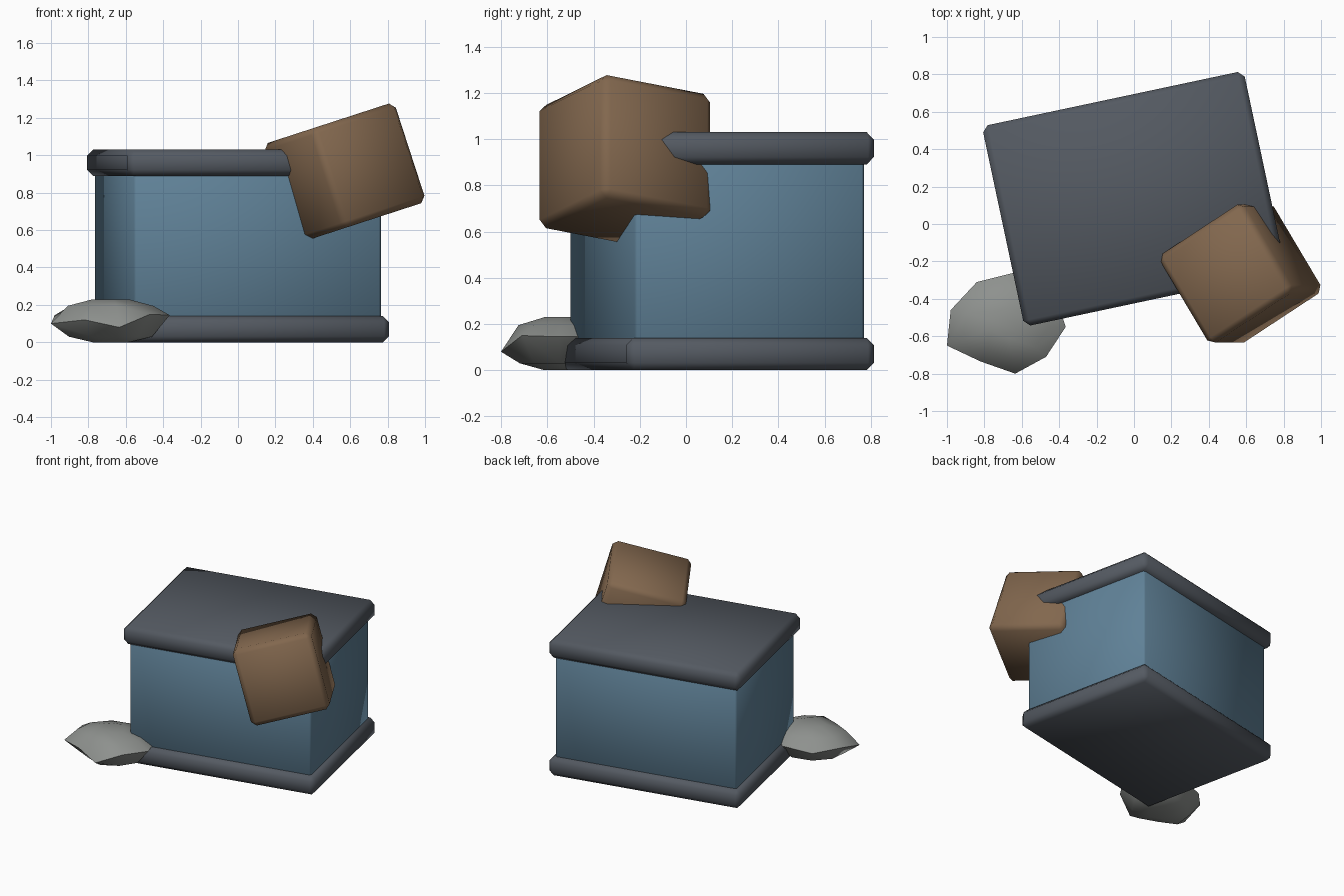
import bpy, bmesh, math
from mathutils import Matrix, Vector

if "Cube" in bpy.data.objects:
    bpy.data.objects.remove(bpy.data.objects["Cube"])


def material(name, rgb):
    m = bpy.data.materials.new(name)
    m.diffuse_color = (*rgb, 1)
    m.use_nodes = True
    m.node_tree.nodes["Principled BSDF"].inputs["Base Color"].default_value = m.diffuse_color
    return m


BLUE = material("blue painted metal", (0.117, 0.223, 0.314))
DARK = material("dark grey trim", (0.089, 0.102, 0.122))
BROWN = material("brown crate", (0.223, 0.136, 0.076))
STONE = material("grey stone", (0.27, 0.283, 0.27))


def finish(bm, name, mat):
    bmesh.ops.recalc_face_normals(bm, faces=bm.faces)
    me = bpy.data.meshes.new(name)
    bm.to_mesh(me)
    bm.free()
    me.materials.append(mat)
    ob = bpy.data.objects.new(name, me)
    bpy.context.collection.objects.link(ob)
    bpy.context.view_layer.objects.active = ob
    ob.select_set(True)
    bpy.ops.object.shade_smooth_by_angle(angle=math.radians(50))
    ob.select_set(False)
    return ob


def box(name, size, centre, rotation, bevel, mat):
    bm = bmesh.new()
    bmesh.ops.create_cube(bm, size=1)
    bmesh.ops.scale(bm, vec=size, verts=bm.verts)
    bmesh.ops.bevel(bm, geom=bm.edges[:], offset=bevel, segments=1, affect='EDGES')
    bm.transform(Matrix.Translation(centre) @ rotation)
    return finish(bm, name, mat)


# Container body with a trim slab at the bottom and top, turned 12 degrees
turn = Matrix.Rotation(math.radians(12), 4, 'Z')
box("container_body", (1.35, 1.015, 1.0), (0, 0.135, 0.515), turn, 0.012, BLUE)
for name, z in (("bottom_trim", 0.07), ("top_trim", 0.96)):
    box(name, (1.43, 1.095, 0.14), (0, 0.135, z), turn, 0.032, DARK)

# Tilted crate sunk into the front right corner
tilt = Matrix.Rotation(math.radians(-18), 4, 'Y') @ Matrix.Rotation(math.radians(32), 4, 'Z')
box("tilted_crate", (0.56, 0.56, 0.56), (0.57, -0.265, 0.905), tilt, 0.033, BROWN)

# Low faceted boulder: irregular outline, narrower rings above and below
outline = [(-1.0, -0.65, 0.10), (-0.98, -0.46, 0.145), (-0.84, -0.31, 0.12),
           (-0.64, -0.26, 0.14), (-0.49, -0.31, 0.10), (-0.41, -0.42, 0.145),
           (-0.365, -0.55, 0.145), (-0.47, -0.71, 0.15), (-0.635, -0.80, 0.08),
           (-0.82, -0.735, 0.12)]
mid = Vector((-0.68, -0.53, 0))
bm = bmesh.new()


def ring(scale, z=None):
    pts = []
    for x, y, h in outline:
        p = mid + (Vector((x, y, 0)) - mid) * scale
        p.z = h if z is None else z
        pts.append(bm.verts.new(p))
    return pts


rings = [ring(0.3, 0.0), ring(0.7, 0.03), ring(1.0), ring(0.72, 0.195), ring(0.3, 0.23)]
n = len(outline)
for a, b in zip(rings, rings[1:]):
    for i in range(n):
        j = (i + 1) % n
        bm.faces.new((a[i], a[j], b[j]))
        bm.faces.new((a[i], b[j], b[i]))
bm.faces.new(rings[0])
bm.faces.new(rings[-1])
finish(bm, "boulder", STONE)
